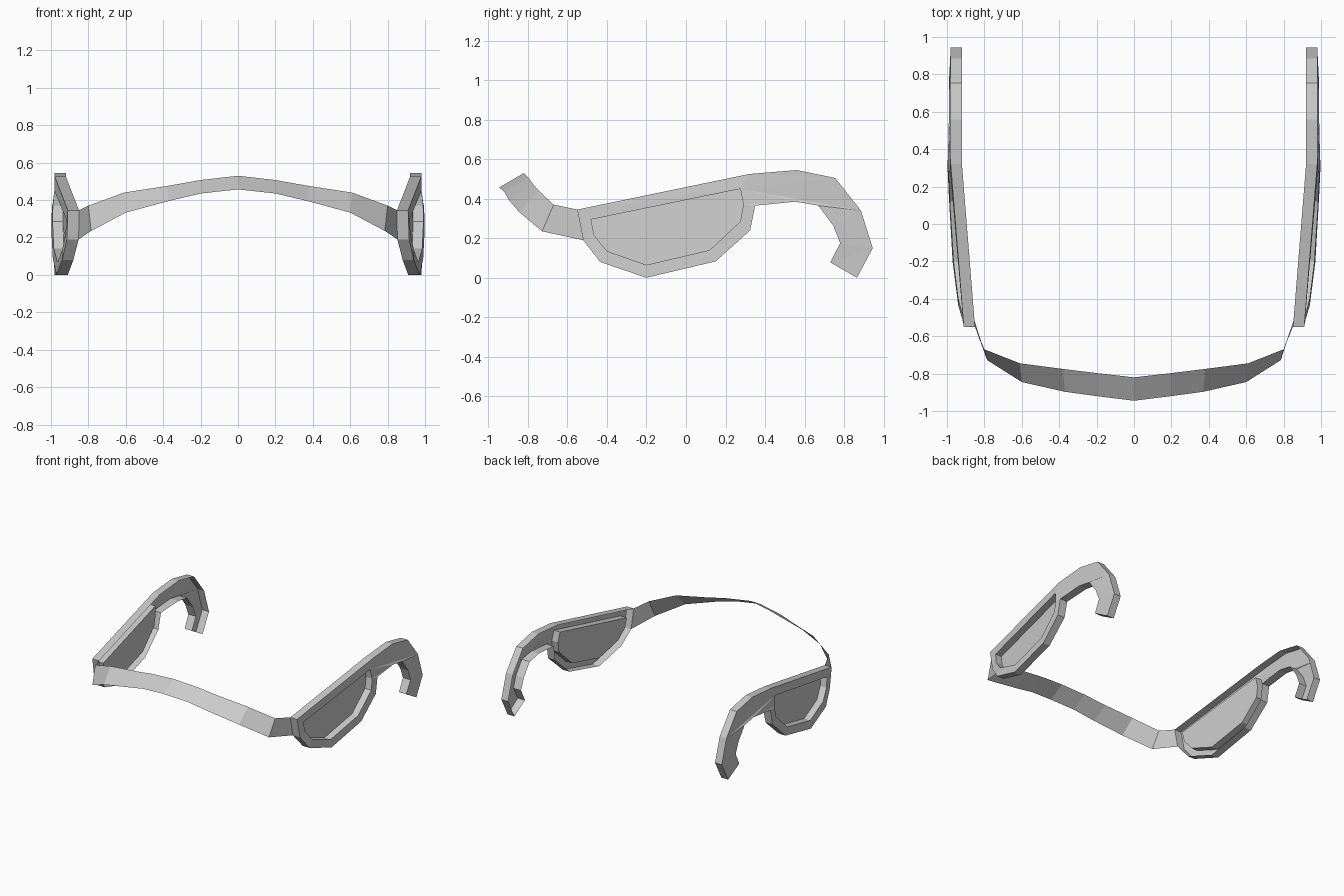
import bpy, bmesh
from mathutils import Vector
from mathutils.geometry import tessellate_polygon

# Side arm outline as (y, z, inner x, outer x): top edge, ear hook, then lower lobe
arm = [(-0.55, 0.345, 0.85, 0.91), (0.32, 0.525, 0.92, 0.98), (0.56, 0.545, 0.92, 0.98),
       (0.755, 0.505, 0.92, 0.98), (0.885, 0.34, 0.92, 0.98), (0.945, 0.15, 0.92, 0.98),
       (0.865, 0.0, 0.92, 0.98), (0.73, 0.078, 0.92, 0.985), (0.78, 0.175, 0.92, 0.988),
       (0.745, 0.265, 0.92, 0.99), (0.67, 0.365, 0.92, 0.99), (0.555, 0.385, 0.92, 0.99),
       (0.35, 0.365, 0.93, 0.995), (0.325, 0.24, 0.935, 0.998), (0.15, 0.083, 0.93, 0.99),
       (-0.2, 0.0, 0.91, 0.97), (-0.435, 0.08, 0.88, 0.94), (-0.52, 0.19, 0.852, 0.915)]

# Window opening in the arm as (y, z, outer x)
window = [(-0.48, 0.295, 0.917), (0.275, 0.45, 0.982), (0.29, 0.37, 0.99), (0.275, 0.285, 0.992),
          (0.12, 0.14, 0.985), (-0.2, 0.065, 0.965), (-0.4, 0.135, 0.94), (-0.465, 0.215, 0.923)]
DEPTH = 0.055

# Brow band, half: top edge and bottom edge from centre to arm
band_top = [(0, -0.82, 0.53), (0.2, -0.797, 0.507), (0.38, -0.775, 0.475),
            (0.61, -0.745, 0.44), (0.8, -0.67, 0.37), (0.85, -0.55, 0.345)]
band_bottom = [(0, -0.945, 0.457), (0.2, -0.92, 0.435), (0.37, -0.897, 0.395),
               (0.6, -0.845, 0.333), (0.785, -0.728, 0.235), (0.852, -0.52, 0.19)]


def make(name, verts, faces):
    mesh = bpy.data.meshes.new(name)
    mesh.from_pydata(verts, [], faces)
    bm = bmesh.new()
    bm.from_mesh(mesh)
    bmesh.ops.recalc_face_normals(bm, faces=bm.faces)
    bm.to_mesh(mesh)
    bm.free()
    ob = bpy.data.objects.new(name, mesh)
    bpy.context.collection.objects.link(ob)
    return ob


def loop_walls(start, count, offset):
    idx = [start + i for i in range(count)]
    return [(a, b, b + offset, a + offset) for a, b in zip(idx, idx[1:] + idx[:1])]


na, nw = len(arm), len(window)
n = na + nw
flat = [[Vector((p[0], p[1], 0)) for p in loop] for loop in (arm, window)]

# Outer face around the window, rim walls, recess walls and the sunken panel;
# the shell stays open towards the head
faces = [tuple(t) for t in tessellate_polygon(flat)]
faces += loop_walls(0, na, n) + loop_walls(na, nw, n)
faces.append(tuple(range(n + na, n + n)))

for side, s in (("left", -1), ("right", 1)):
    outer = [(s * o, y, z) for y, z, i, o in arm] + [(s * o, y, z) for y, z, o in window]
    inner = [(s * i, y, z) for y, z, i, o in arm] + [(s * (o - DEPTH), y, z) for y, z, o in window]
    make(side + "_arm", outer + inner, faces)

# Thin brow band across the front
top = [(-x, y, z) for x, y, z in band_top[:0:-1]] + band_top
bottom = [(-x, y, z) for x, y, z in band_bottom[:0:-1]] + band_bottom
m = len(top)
make("brow_band", top + bottom, [(i, i + m, i + m + 1, i + 1) for i in range(m - 1)])
